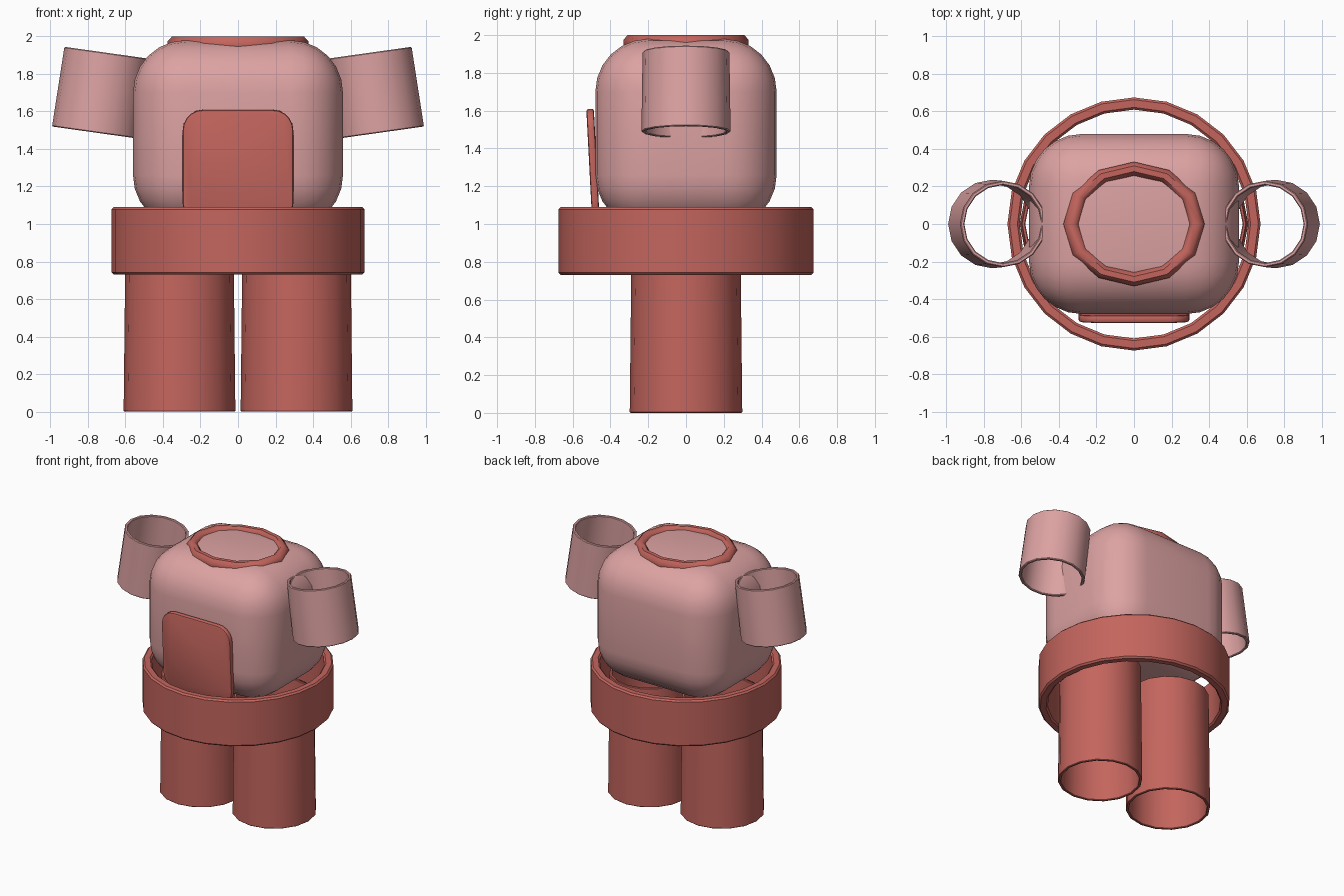
import bpy, bmesh, math
from mathutils import Matrix

if "Cube" in bpy.data.objects:
    bpy.data.objects.remove(bpy.data.objects["Cube"])


def material(name, color):
    m = bpy.data.materials.new(name)
    m.diffuse_color = color
    m.use_nodes = True
    m.node_tree.nodes["Principled BSDF"].inputs["Base Color"].default_value = m.diffuse_color
    return m


PINK = material("pink_cloth", (0.72, 0.36, 0.36, 1))
RED = material("red_cloth", (0.55, 0.13, 0.11, 1))


def finish(bm, name, mat, matrix=Matrix(), angle=40):
    bmesh.ops.recalc_face_normals(bm, faces=bm.faces)
    me = bpy.data.meshes.new(name)
    bm.to_mesh(me)
    bm.free()
    me.transform(matrix)
    me.materials.append(mat)
    ob = bpy.data.objects.new(name, me)
    bpy.context.collection.objects.link(ob)
    bpy.ops.object.select_all(action='DESELECT')
    ob.select_set(True)
    bpy.context.view_layer.objects.active = ob
    bpy.ops.object.shade_smooth_by_angle(angle=math.radians(angle))
    return ob


def lathe(profile, segs, sx=1, sy=1):
    """Closed (r, z) profile swept round z."""
    bm = bmesh.new()
    rings = []
    for i in range(segs):
        a = 2 * math.pi * i / segs
        rings.append([bm.verts.new((r * math.cos(a) * sx, r * math.sin(a) * sy, z))
                      for r, z in profile])
    n = len(profile)
    for i in range(segs):
        p, q = rings[i], rings[(i + 1) % segs]
        for j in range(n):
            k = (j + 1) % n
            bm.faces.new((p[j], q[j], q[k], p[k]))
    return bm


def wall(r0, r1, z0, z1, t, b):
    """Tube wall section with softened rims."""
    return [(r0 - b, z0), (r0, z0 + b), (r1, z1 - b), (r1 - b, z1),
            (r1 - t + b, z1), (r1 - t, z1 - b), (r0 - t, z0 + b), (r0 - t + b, z0)]


# Torso: heavily rounded box
bm = bmesh.new()
bmesh.ops.create_cube(bm, size=1)
bmesh.ops.scale(bm, vec=(1.12, 0.96, 1.0), verts=bm.verts)
bmesh.ops.bevel(bm, geom=bm.edges[:], offset=0.28, segments=6, profile=0.5, affect='EDGES')
finish(bm, "torso", PINK, Matrix.Translation((0, 0, 1.48)))

# Neck band: faceted oval ring
ring = [(0.335 + 0.045 * math.cos(a), 0.045 * math.sin(a))
        for a in (2 * math.pi * i / 8 + math.pi / 8 for i in range(8))]
finish(lathe([(r, z * 1.08) for r, z in ring], 12, 1, 0.88), "neck_band", RED,
       Matrix.Translation((0, 0, 1.955)), 50)

# Waist band
finish(lathe(wall(0.675, 0.675, 0.73, 1.09, 0.065, 0.012), 24), "waist_band", RED)

# Chest panel: rounded upright plate leaning forward
bm = bmesh.new()
w, h, r = 0.295, 0.305, 0.11
pts = []
for cx, cz, start in ((1, 1, 0), (-1, 1, 90), (-1, -1, 180), (1, -1, 270)):
    for k in range(6):
        a = math.radians(start + 18 * k)
        pts.append((cx * (w - r) + r * math.cos(a), -0.02, cz * (h - r) + r * math.sin(a)))
face = bm.faces.new([bm.verts.new(p) for p in pts])
ext = bmesh.ops.extrude_face_region(bm, geom=[face])
bmesh.ops.translate(bm, vec=(0, 0.04, 0),
                    verts=[v for v in ext["geom"] if isinstance(v, bmesh.types.BMVert)])
rims = [e for e in bm.edges if abs(e.verts[0].co.y - e.verts[1].co.y) < 1e-5]
bmesh.ops.bevel(bm, geom=rims, offset=0.012, segments=2, profile=0.5, affect='EDGES')
finish(bm, "chest_panel", RED,
       Matrix.Translation((0, -0.492, 1.305)) @ Matrix.Rotation(math.radians(3), 4, 'X'))

# Legs and sleeves, one of each per side
for side, s in (("left", 1), ("right", -1)):
    finish(lathe(wall(0.298, 0.288, 0, 0.92, 0.02, 0.004), 16), side + "_leg", RED,
           Matrix.Translation((s * 0.312, 0, 0)))
    finish(lathe(wall(0.236, 0.230, -0.215, 0.215, 0.022, 0.005), 16), side + "_sleeve", PINK,
           Matrix.Translation((s * 0.728, 0, 1.70)) @ Matrix.Rotation(math.radians(-8 * s), 4, 'Y'))
